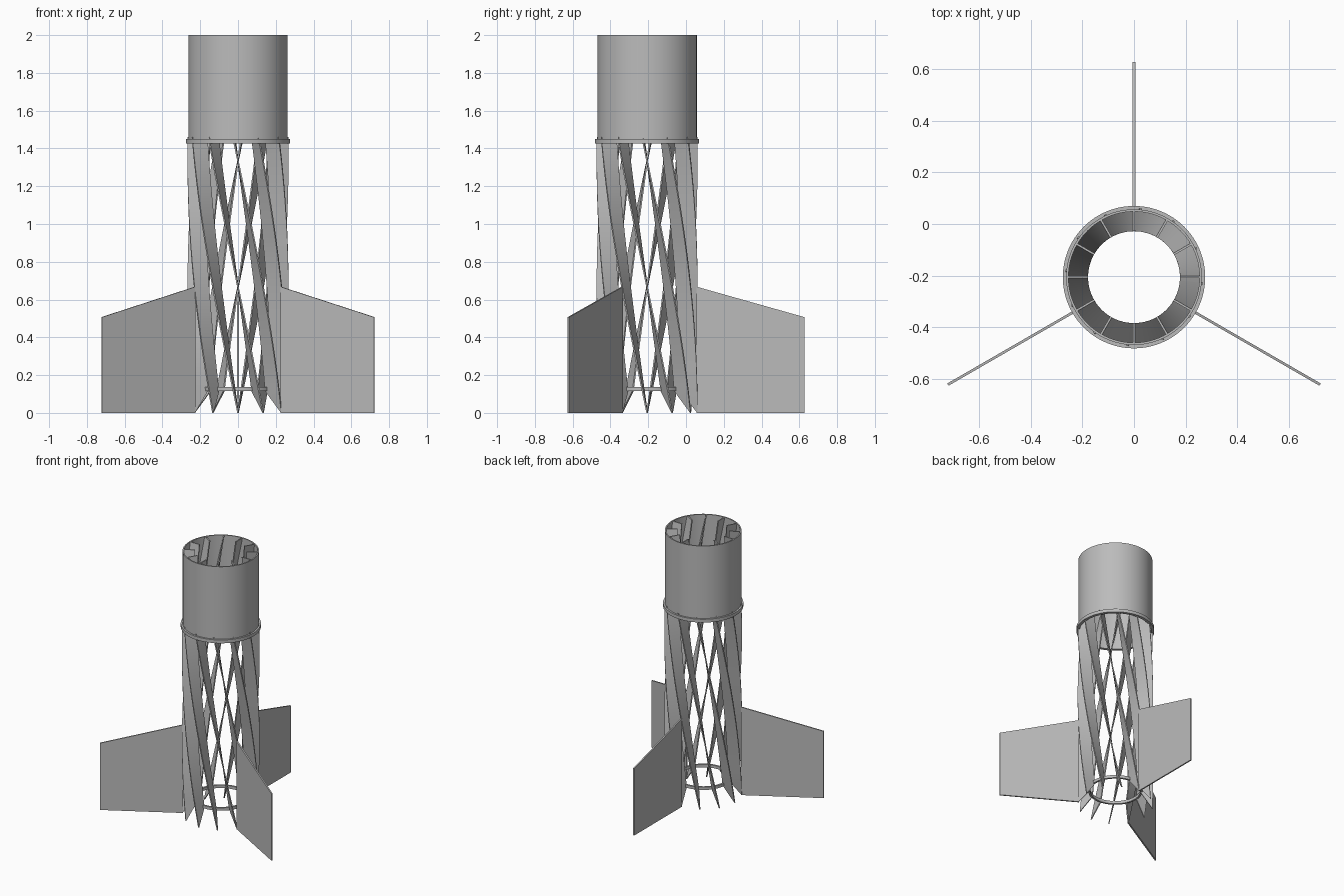
import bpy, bmesh
from math import sin, cos, pi, radians

if "Cube" in bpy.data.objects:
    bpy.data.objects.remove(bpy.data.objects["Cube"], do_unlink=True)

AXIS_Y = -0.206      # the body axis sits forward of the origin
TWIST = radians(-45)  # blade twist per unit of height

grey = bpy.data.materials.new("plain_grey")
grey.use_nodes = True
grey.diffuse_color = (0.5, 0.5, 0.5, 1)
grey.node_tree.nodes["Principled BSDF"].inputs["Base Color"].default_value = (0.5, 0.5, 0.5, 1)


def finish(name, bm, smooth=True):
    bmesh.ops.recalc_face_normals(bm, faces=bm.faces)
    mesh = bpy.data.meshes.new(name)
    bm.to_mesh(mesh)
    bm.free()
    mesh.materials.append(grey)
    obj = bpy.data.objects.new(name, mesh)
    obj.location.y = AXIS_Y
    bpy.context.collection.objects.link(obj)
    if smooth:
        bpy.ops.object.select_all(action='DESELECT')
        obj.select_set(True)
        bpy.context.view_layer.objects.active = obj
        bpy.ops.object.shade_smooth_by_angle(angle=radians(30))
    return obj


def hollow_ring(name, r_in, r_out, z0, z1, sides=96):
    bm = bmesh.new()
    loops = []
    for i in range(sides):
        a = 2 * pi * i / sides
        loops.append([bm.verts.new((r * cos(a), r * sin(a), z))
                      for r, z in ((r_in, z0), (r_out, z0), (r_out, z1), (r_in, z1))])
    for i, a in enumerate(loops):
        b = loops[(i + 1) % sides]
        for k in range(4):
            n = (k + 1) % 4
            bm.faces.new((a[k], b[k], b[n], a[n]))
    finish(name, bm)


def polar(r, side, angle, z):
    # point at radius r, pushed sideways from the radial line
    return (r * cos(angle) - side * sin(angle), r * sin(angle) + side * cos(angle), z)


def twisted_blade(name, start, r_in=0.178, r_out=0.267, half=0.004):
    # stations: pointed foot, long body, step inside the tube
    stations = [(0, r_out - 0.002, r_out), (0.115, r_in, r_out)]
    stations += [(0.115 + 1.345 * i / 32, r_in, r_out) for i in range(1, 33)]
    stations += [(1.46 + 0.54 * i / 14, r_in, 0.257) for i in range(15)]
    bm = bmesh.new()
    rows = []
    for z, inner, outer in stations:
        a = start + TWIST * z
        rows.append([bm.verts.new(polar(r, s, a, z)) for r, s in
                     ((inner, -half), (outer, -half), (outer, half), (inner, half))])
    for low, high in zip(rows, rows[1:]):
        for k in range(4):
            n = (k + 1) % 4
            bm.faces.new((low[k], low[n], high[n], high[k]))
    bm.faces.new(rows[0])
    bm.faces.new(rows[-1])
    finish(name, bm)


def fin(name, angle, half=0.005):
    outline = ((0.262, 0), (0.833, 0), (0.833, 0.507), (0.262, 0.668))
    bm = bmesh.new()
    sides = [[bm.verts.new(polar(r, s, angle, z)) for r, z in outline] for s in (-half, half)]
    for side in sides:
        bm.faces.new(side)
    for k in range(4):
        n = (k + 1) % 4
        bm.faces.new((sides[0][k], sides[0][n], sides[1][n], sides[1][k]))
    finish(name, bm, smooth=False)


# Upper tube with its collar, and the small foot ring
hollow_ring("upper_tube", 0.254, 0.263, 1.44, 2.0)
hollow_ring("tube_collar", 0.254, 0.276, 1.425, 1.45)
hollow_ring("foot_ring", 0.178, 0.192, 0.115, 0.137)

# Twelve twisted blades
for i in range(12):
    twisted_blade(f"twisted_blade_{i + 1}", radians(30 * i))

# Three fins: back, front left, front right
for label, degrees in (("back", 90), ("front_left", -30), ("front_right", 210)):
    fin(f"{label}_fin", radians(degrees))
